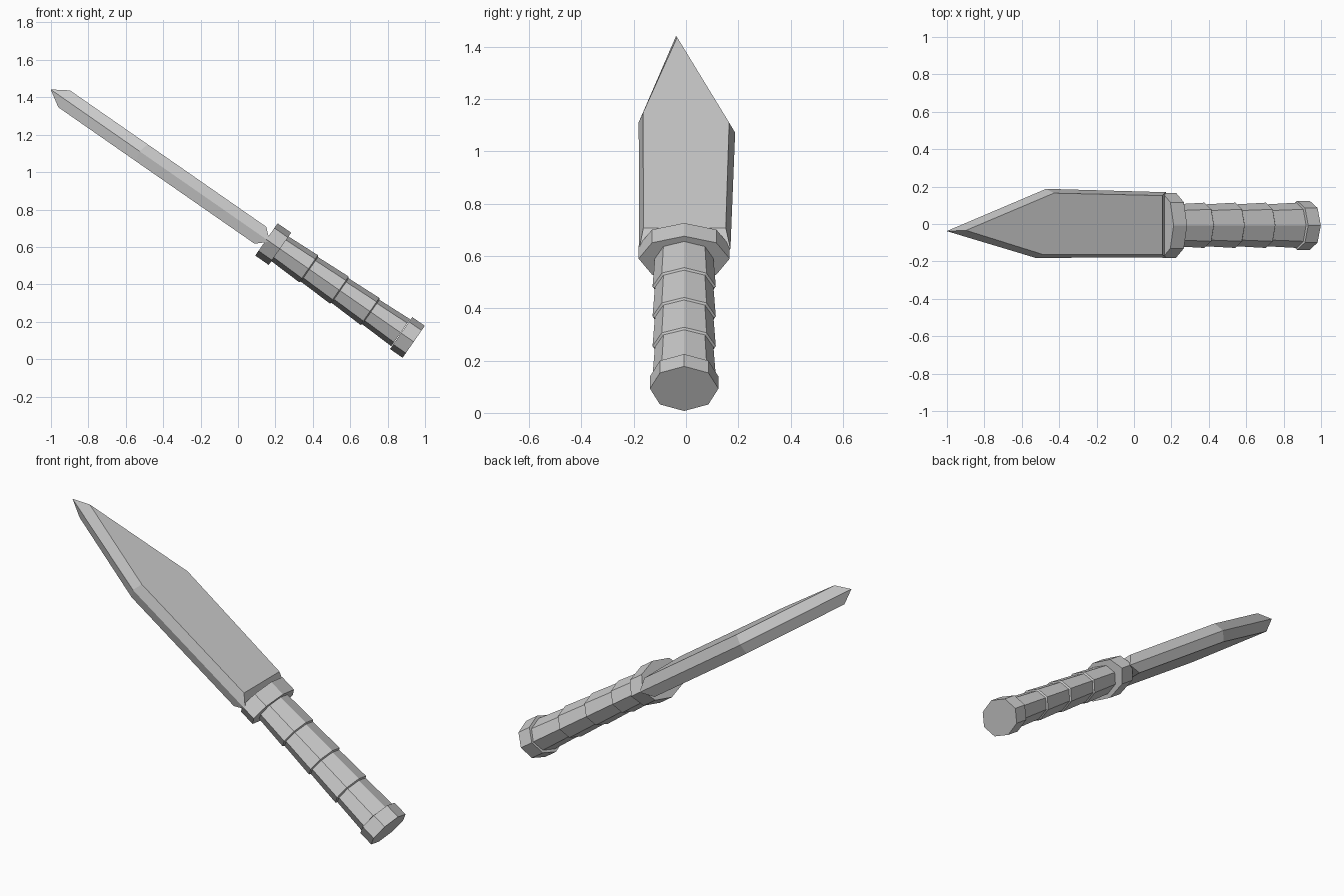
import bpy, bmesh, math
from mathutils import Matrix, Vector

if "Cube" in bpy.data.objects:
    bpy.data.objects.remove(bpy.data.objects["Cube"])

# Knife frame: local x runs along the axis towards the tip, z is the blade normal
A = math.radians(34.8)
c, s = math.cos(A), math.sin(A)
FRAME = Matrix(((-c, 0, s, 0.152), (0, -1, 0, 0), (s, 0, c, 0.64), (0, 0, 0, 1)))


def finish(name, bm):
    bm.transform(FRAME)
    bmesh.ops.recalc_face_normals(bm, faces=bm.faces)
    me = bpy.data.meshes.new(name)
    bm.to_mesh(me)
    bm.free()
    bpy.context.collection.objects.link(bpy.data.objects.new(name, me))


def loft(name, loops):
    """Skin a stack of equal-length point loops and cap both ends."""
    bm = bmesh.new()
    rings = [[bm.verts.new(p) for p in loop] for loop in loops]
    n = len(rings[0])
    for a, b in zip(rings, rings[1:]):
        for i in range(n):
            j = (i + 1) % n
            bm.faces.new((a[i], a[j], b[j], b[i]))
    bm.faces.new(rings[0])
    bm.faces.new(rings[-1])
    finish(name, bm)


def octagon(u, ry, rz):
    return [Vector((u, 0.007 + ry * math.cos(k * math.pi / 4), rz * math.sin(k * math.pi / 4)))
            for k in range(8)]


# Blade: wide edge outline in the middle, inset flats above and below
edge = [(-0.022, -0.170), (0.757, -0.188), (1.405, 0.038), (0.826, 0.181), (-0.022, 0.179)]
flat = [(0.039, -0.152), (0.745, -0.165), (1.317, 0.034), (0.812, 0.164), (0.039, 0.163)]
loft("blade", [[(u, y, h) for u, y in o] for o, h in ((flat, -0.055), (edge, 0), (flat, 0.055))])

# Guard and pommel: flattened octagonal collars
loft("guard", [octagon(0, 0.174, 0.105), octagon(-0.088, 0.174, 0.105)])
loft("pommel", [octagon(-0.877, 0.131, 0.104), octagon(-0.959, 0.131, 0.104)])

# Grip: four stepped segments, each flaring towards the pommel
rings, start, step = [], -0.08, 0.2
for k in range(4):
    u = start - k * step
    rings += [octagon(u, 0.112, 0.080), octagon(u - step + 0.006, 0.121, 0.088)]
loft("grip", rings)
